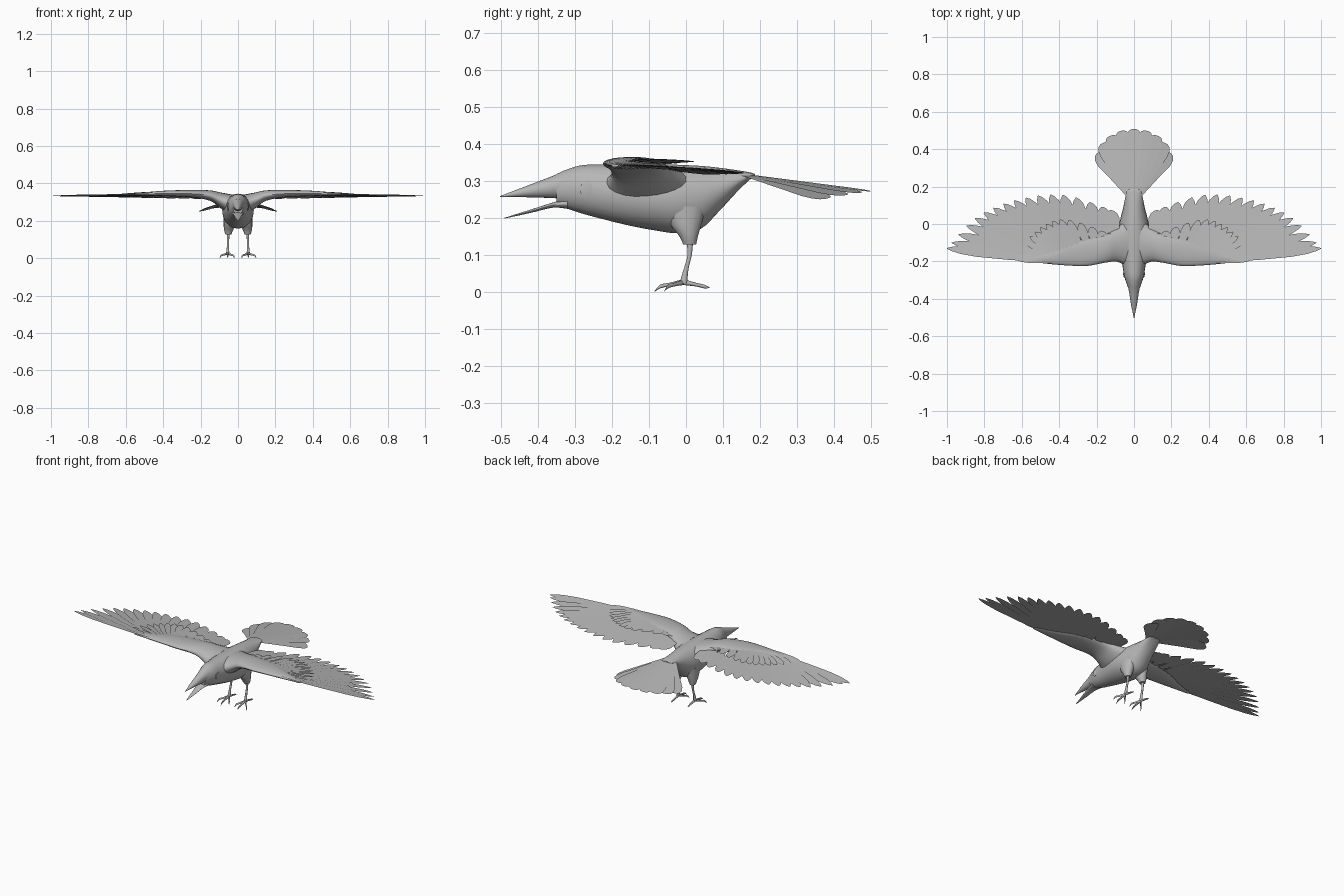
import bpy
import bmesh
from math import sin, cos, tau, radians
from mathutils import Vector

default_cube = bpy.data.objects.get("Cube")
if default_cube:
    bpy.data.objects.remove(default_cube, do_unlink=True)

# One plain grey covers the whole bird
grey = bpy.data.materials.new("plain_grey")
grey.use_nodes = True
colour = (0.47, 0.47, 0.47, 1)
grey.diffuse_color = colour
grey.node_tree.nodes["Principled BSDF"].inputs["Base Color"].default_value = colour


def finish(name, bm, smooth=True, mirror=False):
    """Turn a bmesh into a named object, optionally mirrored across x."""
    mesh = bpy.data.meshes.new(name)
    if smooth:
        bmesh.ops.recalc_face_normals(bm, faces=bm.faces)
    bm.to_mesh(mesh)
    bm.free()
    mesh.materials.append(grey)
    if smooth:
        mesh.shade_smooth()
        mesh.set_sharp_from_angle(angle=radians(50))
    obj = bpy.data.objects.new(name, mesh)
    bpy.context.collection.objects.link(obj)
    if mirror:
        modifier = obj.modifiers.new("Mirror", "MIRROR")
        modifier.use_mirror_merge = False
    return obj


def sample(points, t):
    """Point at t (0 to 1) on a smooth curve through the given points."""
    pts = [Vector(p) for p in points]
    last = len(pts) - 1
    i = min(int(t * last), last - 1)
    f = t * last - i
    a, b, c, d = (pts[min(max(i + k, 0), last)] for k in (-1, 0, 1, 2))
    return b + 0.5 * f * (c - a + f * (2 * a - 5 * b + 4 * c - d + f * (3 * (b - c) + d - a)))


def loft(bm, axis, sections, steps=4, sides=20):
    """Skin ellipses (position, centre u, centre v, radius u, radius v) along an axis."""
    count = steps * (len(sections) - 1)
    rings = []
    for k in range(count + 1):
        # Centre and radii are sampled separately
        i = min(k // steps, len(sections) - 2)
        pos = [s[:3] for s in sections]
        rad = [(s[3], s[4], 0) for s in sections]
        a, u, v = sample(pos, k / count)
        ru, rv, _ = sample(rad, k / count)
        ru, rv = max(ru, 0.0005), max(rv, 0.0005)
        ring = []
        for j in range(sides):
            p, q = u + ru * cos(tau * j / sides), v + rv * sin(tau * j / sides)
            co = {"x": (a, p, q), "y": (p, a, q), "z": (p, q, a)}[axis]
            ring.append(bm.verts.new(co))
        rings.append(ring)
    for r, s in zip(rings, rings[1:]):
        for j in range(sides):
            n = (j + 1) % sides
            bm.faces.new((r[j], r[n], s[n], s[j]))
    bm.faces.new(rings[0])
    bm.faces.new(rings[-1])


def side_loft(name, profile):
    """Loft along y from (y, top, bottom, half width) rows."""
    bm = bmesh.new()
    loft(bm, "y", [(y, 0, (t + b) / 2, w, (t - b) / 2) for y, t, b, w in profile])
    return finish(name, bm)


POINTED = ((0, 0.4), (0.4, 0.85), (0.7, 1), (0.86, 0.8), (0.95, 0.45), (1, 0.06))
ROUNDED = ((0, 0.3), (0.5, 0.7), (0.8, 1), (0.92, 0.9), (0.98, 0.6), (1, 0.25))


def feather(bm, root, tip, width, shape, roll=0.0):
    """One flat blade from root to tip, its sides raised and lowered by roll."""
    root, tip = Vector(root), Vector(tip)
    along = tip - root
    across = Vector((along.y, -along.x, 0)).normalized() * width / 2
    across.z = roll
    right = [bm.verts.new(root + along * t + across * w) for t, w in shape]
    left = [bm.verts.new(root + along * t - across * w) for t, w in shape]
    for i in range(len(shape) - 1):
        bm.faces.new((right[i], right[i + 1], left[i + 1], left[i]))


# Body with head, back and rump
side_loft("body", [
    (-0.35, 0.318, 0.234, 0.028), (-0.32, 0.331, 0.224, 0.039),
    (-0.28, 0.342, 0.211, 0.052), (-0.22, 0.344, 0.195, 0.062),
    (-0.15, 0.345, 0.178, 0.075), (-0.08, 0.345, 0.165, 0.084),
    (-0.02, 0.343, 0.158, 0.082), (0.04, 0.34, 0.17, 0.07),
    (0.09, 0.335, 0.218, 0.057), (0.14, 0.328, 0.272, 0.047),
    (0.175, 0.322, 0.305, 0.038), (0.187, 0.318, 0.312, 0.022)])

# Open beak
side_loft("upper_beak", [
    (-0.32, 0.33, 0.25, 0.036), (-0.36, 0.313, 0.253, 0.027),
    (-0.42, 0.29, 0.255, 0.018), (-0.47, 0.271, 0.256, 0.008),
    (-0.503, 0.258, 0.256, 0.001)])
side_loft("lower_beak", [
    (-0.32, 0.252, 0.224, 0.032), (-0.36, 0.241, 0.227, 0.024),
    (-0.42, 0.222, 0.213, 0.014), (-0.49, 0.2, 0.198, 0.002)])

# Eyes: faceted, slightly raised discs
bm = bmesh.new()
outline = [(0.022 * cos(tau * j / 6 + 0.3), 0.022 * sin(tau * j / 6 + 0.3)) for j in range(6)]
rim = [bm.verts.new((0.054, y - 0.266, z + 0.276)) for y, z in outline]
base = [bm.verts.new((0.035, y - 0.266, z + 0.276)) for y, z in outline]
centre = bm.verts.new((0.059, -0.266, 0.276))
for j in range(6):
    n = (j + 1) % 6
    bm.faces.new((rim[j], rim[n], centre))
    bm.faces.new((base[j], base[n], rim[n], rim[j]))
finish("eyes", bm, mirror=True)

# Fleshy wing arms blending into the shoulders
bm = bmesh.new()
loft(bm, "x", [
    (0.03, -0.1, 0.28, 0.13, 0.06), (0.09, -0.11, 0.308, 0.092, 0.043),
    (0.15, -0.13, 0.335, 0.076, 0.028), (0.25, -0.15, 0.345, 0.074, 0.019),
    (0.35, -0.162, 0.347, 0.06, 0.016), (0.45, -0.182, 0.346, 0.032, 0.011),
    (0.55, -0.192, 0.342, 0.01, 0.005)])
finish("wing_arms", bm, mirror=True)


def feather_row(name, roots, tips, count, widths, roll):
    """Fan of feathers between a root curve and a tip curve, outermost first."""
    bm = bmesh.new()
    for i in range(count):
        t = i / (count - 1)
        width = widths[0] + (widths[1] - widths[0]) * t
        feather(bm, sample(roots, t), sample(tips, t), width, POINTED, roll)
    finish(name, bm, smooth=False, mirror=True)


# Long flight feathers
feather_row(
    "flight_feathers",
    [(0.46, -0.195, 0.343), (0.43, -0.17, 0.343), (0.38, -0.15, 0.343),
     (0.29, -0.13, 0.343), (0.1, -0.09, 0.335)],
    [(1.0, -0.13, 0.333), (0.85, 0.03, 0.33), (0.64, 0.125, 0.326),
     (0.38, 0.155, 0.32), (0.125, 0.075, 0.317)],
    17, (0.052, 0.08), 0.004)

# Short covert feathers above them
feather_row(
    "covert_feathers",
    [(0.4, -0.2, 0.354), (0.37, -0.17, 0.357), (0.3, -0.15, 0.36), (0.13, -0.12, 0.35)],
    [(0.63, -0.19, 0.343), (0.54, -0.05, 0.348), (0.38, 0.025, 0.352), (0.14, -0.05, 0.346)],
    15, (0.03, 0.055), 0.003)

# Fanned tail
bm = bmesh.new()
for i in range(9):
    s = i / 4 - 1
    a = s * radians(80)
    lift = 0.001 * (1 - abs(s))
    feather(bm, (0.025 * s, 0.15, 0.318 + lift),
            (0.195 * sin(a), 0.355 + 0.153 * cos(a), 0.272 - 0.02 * s * s + lift),
            0.085, ROUNDED, -0.006 * s)
finish("tail_feathers", bm, smooth=False)

# Thighs
bm = bmesh.new()
loft(bm, "z", [
    (0.23, 0.042, -0.005, 0.035, 0.06), (0.18, 0.046, 0.0, 0.031, 0.042),
    (0.15, 0.05, 0.007, 0.024, 0.026), (0.128, 0.052, 0.01, 0.016, 0.018)], sides=14)
finish("thighs", bm, mirror=True)

# Shins
bm = bmesh.new()
loft(bm, "z", [
    (0.14, 0.052, 0.01, 0.008, 0.01), (0.1, 0.053, 0.01, 0.006, 0.006),
    (0.06, 0.054, 0.0, 0.006, 0.007), (0.024, 0.055, -0.007, 0.009, 0.011)], sides=10)
finish("shins", bm, mirror=True)

# Toes: three forward, one back, each arched and ending in a claw
bm = bmesh.new()
for dx, dy in ((-0.036, -0.052), (0.0, -0.078), (0.042, -0.052), (0.0, 0.07)):
    tip_z = 0.005 if dy < 0 else 0.015
    loft(bm, "y", [
        (-0.007, 0.055, 0.03, 0.006, 0.008),
        (-0.007 + dy * 0.5, 0.055 + dx * 0.5, 0.023, 0.005, 0.005),
        (-0.007 + dy * 0.8, 0.055 + dx * 0.85, 0.018, 0.004, 0.005),
        (-0.007 + dy, 0.055 + dx, tip_z, 0.001, 0.001)], sides=8)
# Drop the claws so that they rest on the ground
bmesh.ops.translate(bm, verts=bm.verts, vec=(0, 0, -min(v.co.z for v in bm.verts)))
finish("toes", bm, mirror=True)
